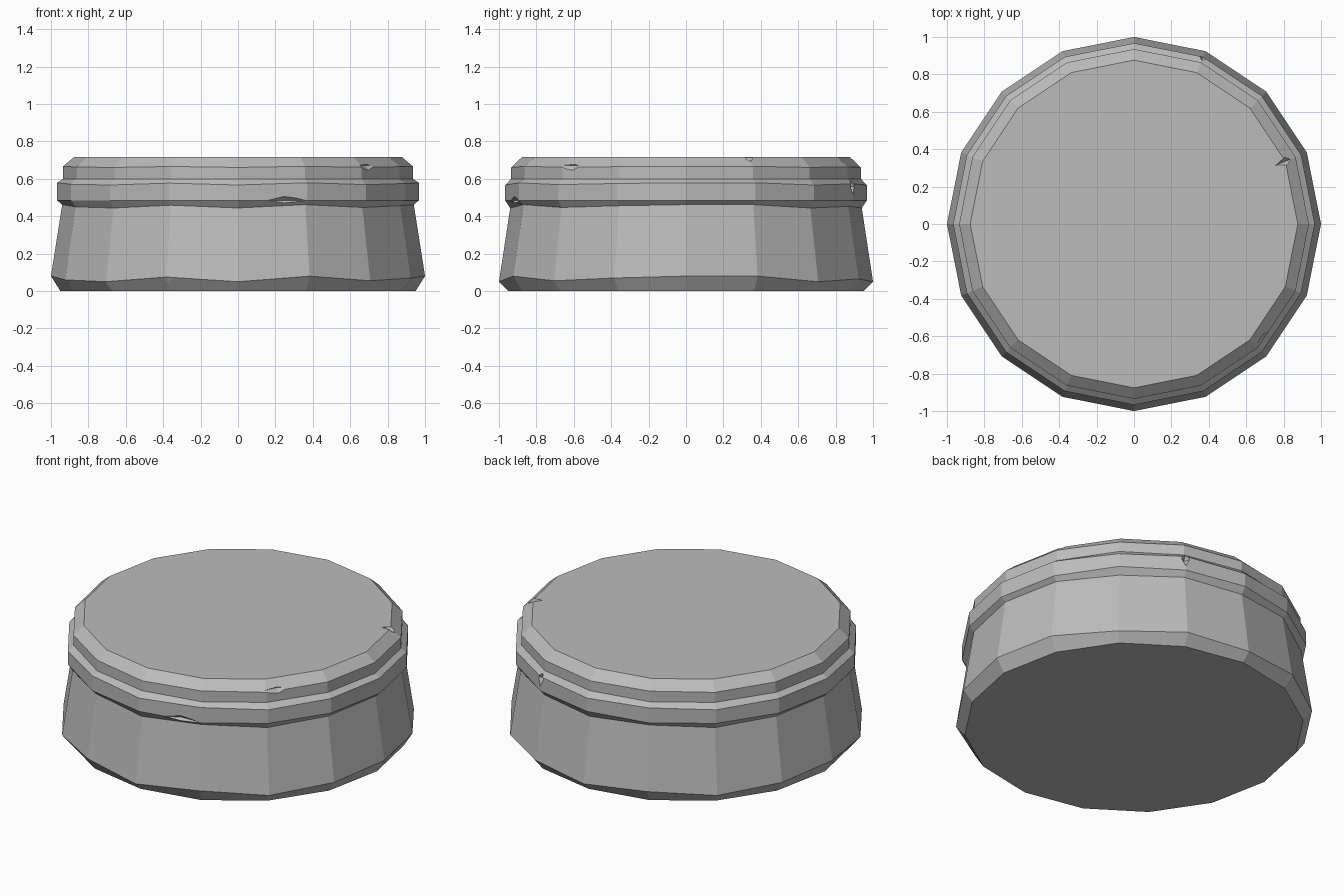
import bpy, bmesh
from math import sin, cos, tau, radians
from mathutils import Matrix

if "Cube" in bpy.data.objects:
    bpy.data.objects.remove(bpy.data.objects["Cube"], do_unlink=True)

SIDES = 16

stone = bpy.data.materials.new("stone_grey")
stone.use_nodes = True
grey = (0.5, 0.5, 0.5, 1)
stone.diffuse_color = grey
stone.node_tree.nodes["Principled BSDF"].inputs["Base Color"].default_value = grey


def make_object(name, bm):
    mesh = bpy.data.meshes.new(name)
    bmesh.ops.recalc_face_normals(bm, faces=bm.faces)
    bm.to_mesh(mesh)
    bm.free()
    mesh.materials.append(stone)
    obj = bpy.data.objects.new(name, mesh)
    bpy.context.collection.objects.link(obj)
    return obj


# Plinth: stacked rings of (radius, height, unevenness)
PROFILE = [(0.95, 0, 0), (1.0, 0.065, 1), (0.94, 0.453, 0.6),
           (0.967, 0.485, 0), (0.967, 0.573, 0.4), (0.935, 0.6, 0),
           (0.935, 0.664, 0.2), (0.876, 0.717, 0)]
# Hand-carved rise and fall around the rim, in hundredths
WOBBLE = [1.5, 1.5, -1.5, 0, -1.5, 1, -1, 0.5,
          1.5, -0.5, -1.5, 1, -1.5, 1.5, -1, 0.5]

bm = bmesh.new()
rings = []
for radius, height, uneven in PROFILE:
    rings.append([bm.verts.new((radius * cos(tau * i / SIDES),
                                radius * sin(tau * i / SIDES),
                                height + uneven * WOBBLE[i] / 100))
                  for i in range(SIDES)])
for low, high in zip(rings, rings[1:]):
    for i in range(SIDES):
        j = (i + 1) % SIDES
        bm.faces.new((low[i], low[j], high[j], high[i]))
bm.faces.new(rings[0][::-1])
bm.faces.new(rings[-1])
plinth = make_object("stone_plinth", bm)

# Chips: angle, radius, height, then half depth, half width, half height
CHIPS = [(247.5, 1.0, 0.08, 0.035, 0.05, 0.13),
         (112.5, 1.0, 0.03, 0.06, 0.04, 0.1),
         (-75, 0.955, 0.485, 0.03, 0.13, 0.025),
         (-41, 0.93, 0.67, 0.03, 0.1, 0.03),
         (237, 0.87, 0.705, 0.04, 0.11, 0.035),
         (22.5, 0.885, 0.715, 0.07, 0.025, 0.03),
         (67.5, 0.965, 0.56, 0.04, 0.025, 0.05)]
for angle, radius, height, deep, wide, tall in CHIPS:
    bm = bmesh.new()
    bmesh.ops.create_uvsphere(bm, u_segments=4, v_segments=2, radius=1)
    bm.transform(Matrix.Rotation(radians(angle), 4, "Z")
                 @ Matrix.Translation((radius, 0, height))
                 @ Matrix.Diagonal((deep, wide, tall, 1)))
    cutter = make_object("chip_cutter", bm)
    cutter.hide_render = True
    cut = plinth.modifiers.new("chip", "BOOLEAN")
    cut.operation = "DIFFERENCE"
    cut.solver = "EXACT"
    cut.object = cutter
    bpy.context.view_layer.objects.active = plinth
    bpy.ops.object.modifier_apply(modifier=cut.name)
    bpy.data.objects.remove(cutter, do_unlink=True)
